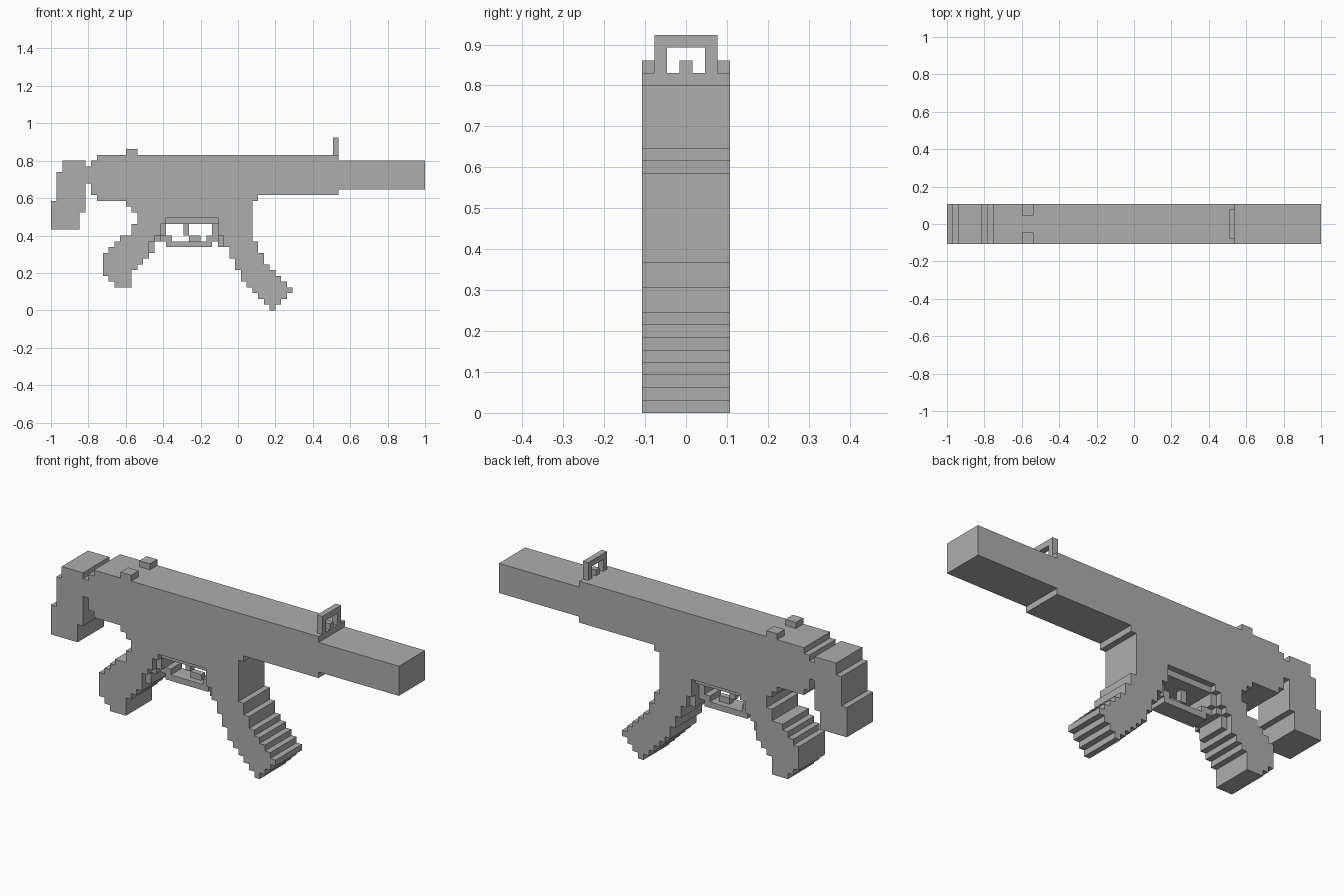
import bpy
import bmesh

cube = bpy.data.objects.get("Cube")
if cube:
    bpy.data.objects.remove(cube, do_unlink=True)

U = 2 / 65  # one block; the whole model sits on a 65 x 7 x 30 block grid

metal = bpy.data.materials.new("mid_grey")
metal.use_nodes = True
grey = (0.42, 0.42, 0.42, 1)
metal.diffuse_color = grey
metal.node_tree.nodes["Principled BSDF"].inputs["Base Color"].default_value = grey


def stepped(name, rows, y0=-3.5, y1=3.5):
    """Extrude a stepped outline; rows are (bottom, top, left, right) in blocks."""
    right = [p for b, t, l, r in rows for p in ((r, b), (r, t))]
    left = [p for b, t, l, r in reversed(rows) for p in ((l, t), (l, b))]
    outline = []
    for p in right + left:
        if p not in outline:
            outline.append(p)
    bm = bmesh.new()
    face = bm.faces.new([bm.verts.new(((x - 32.5) * U, y0 * U, z * U)) for x, z in outline])
    out = bmesh.ops.extrude_face_region(bm, geom=[face])
    moved = [v for v in out["geom"] if isinstance(v, bmesh.types.BMVert)]
    bmesh.ops.translate(bm, verts=moved, vec=(0, (y1 - y0) * U, 0))
    bmesh.ops.dissolve_limit(bm, angle_limit=0.01, verts=bm.verts, edges=bm.edges)
    bmesh.ops.recalc_face_normals(bm, faces=bm.faces)
    mesh = bpy.data.meshes.new(name)
    bm.to_mesh(mesh)
    bm.free()
    mesh.materials.append(metal)
    obj = bpy.data.objects.new(name, mesh)
    bpy.context.collection.objects.link(obj)


# Main body, barrel and stock
stepped("receiver", [(16, 17, 15, 35), (17, 18, 14, 35), (18, 19, 13, 35),
                     (19, 20, 8, 36), (20, 26, 7, 50), (26, 27, 8, 50)])
stepped("barrel", [(21, 26, 50, 65)])
stepped("stock", [(14, 17, 0, 5), (17, 19, 0, 6), (19, 24, 1, 6), (24, 26, 2, 6)])
stepped("stock_link", [(22, 25, 6, 7)])

# Slanted rear grip and forward magazine
stepped("grip", [(4, 5, 11, 14), (5, 6, 10, 14), (6, 7, 9, 14), (7, 8, 9, 15),
                 (8, 9, 9, 16), (9, 10, 9, 17), (10, 11, 10, 17), (11, 12, 11, 17),
                 (12, 13, 12, 18), (13, 15, 14, 19), (15, 16, 15, 20)])
stepped("magazine", [(0, 1, 38, 39), (1, 2, 37, 40), (2, 3, 36, 41), (3, 4, 35, 42),
                     (4, 5, 34, 41), (5, 6, 33, 40), (6, 7, 33, 39), (7, 8, 32, 38),
                     (8, 9, 32, 37), (9, 10, 31, 37), (10, 11, 31, 36), (11, 12, 30, 36),
                     (12, 13, 30, 35), (13, 16, 29, 35)])

# Narrower lining around the trigger opening
stepped("opening_ceiling", [(15, 16, 20, 29)], -2.5, 2.5)
stepped("grip_lining", [(10, 12, 17, 18), (12, 13, 18, 19), (13, 15, 19, 20)], -2.5, 2.5)
stepped("magazine_lining", [(11, 13, 29, 30)], -2.5, 2.5)

# Trigger and its guard
stepped("guard_bar", [(11, 12, 20, 28)], -1.5, 1.5)
stepped("guard_rear_end", [(12, 13, 19, 21)], -1.5, 1.5)
stepped("guard_front_end", [(12, 13, 27, 29), (13, 15, 28, 29)], -1.5, 1.5)
stepped("guard_block", [(12, 13, 24, 26)], -0.5, 0.5)
stepped("trigger", [(13, 15, 23, 24)], -0.5, 0.5)

# Sights
for side, s in (("right", -1), ("left", 1)):
    stepped("rear_sight_" + side, [(27, 28, 13, 15)], *sorted((s * 1.5, s * 3.5)))
    stepped("front_sight_leg_" + side, [(27, 29, 49, 50)], *sorted((s * 1.5, s * 2.5)))
stepped("front_sight_top", [(29, 30, 49, 50)], -2.5, 2.5)
stepped("front_sight_post", [(27, 28, 49, 50)], -0.5, 0.5)
